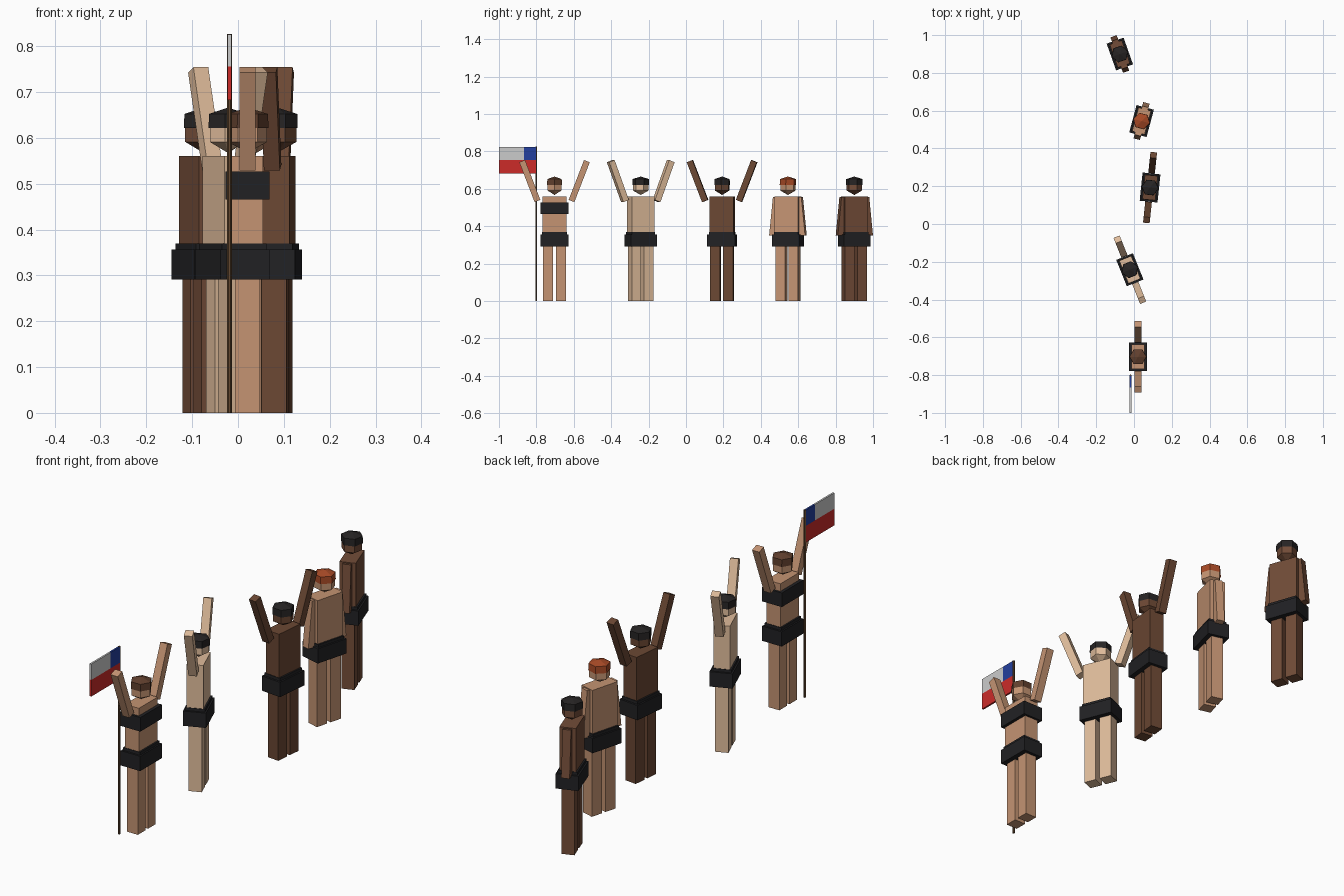
import bpy, bmesh, math
from mathutils import Matrix, Vector

if "Cube" in bpy.data.objects:
    bpy.data.objects.remove(bpy.data.objects["Cube"])


def material(name, rgb):
    # picture colours are sRGB, diffuse_color is linear
    m = bpy.data.materials.new(name)
    m.diffuse_color = [((c + 0.055) / 1.055) ** 2.4 for c in rgb] + [1]
    m.use_nodes = True
    m.node_tree.nodes["Principled BSDF"].inputs["Base Color"].default_value = m.diffuse_color
    return m


SKIN = {
    "tan": material("skin_tan", (0.77, 0.58, 0.45)),
    "pale": material("skin_pale", (0.88, 0.74, 0.61)),
    "dark": material("skin_dark", (0.42, 0.28, 0.20)),
    "brown": material("skin_brown", (0.45, 0.30, 0.22)),
}
BLACK = material("black_cloth", (0.13, 0.13, 0.14))
HAIR = {
    "black": material("hair_black", (0.15, 0.14, 0.14)),
    "brown": material("hair_brown", (0.38, 0.25, 0.18)),
    "red": material("hair_red", (0.66, 0.29, 0.15)),
}
WOOD = material("pole_wood", (0.40, 0.29, 0.19))
WHITE = material("flag_white", (0.80, 0.80, 0.80))
BLUE = material("flag_blue", (0.14, 0.25, 0.62))
RED = material("flag_red", (0.80, 0.17, 0.16))


def add(name, bm, mat, place):
    bmesh.ops.recalc_face_normals(bm, faces=bm.faces)
    me = bpy.data.meshes.new(name)
    bm.to_mesh(me)
    bm.free()
    me.materials.append(mat)
    ob = bpy.data.objects.new(name, me)
    ob.matrix_world = place
    bpy.context.collection.objects.link(ob)
    return ob


def box(name, size, centre, mat, place=Matrix(), tilt=0.0):
    bm = bmesh.new()
    m = (Matrix.Translation(centre) @ Matrix.Rotation(tilt, 4, 'X')
         @ Matrix.Diagonal((*size, 1)))
    bmesh.ops.create_cube(bm, size=1, matrix=m)
    return add(name, bm, mat, place)


def lathe(name, profile, sides, mat, place):
    # profile of (radius, z); radius 0 becomes a pole
    bm = bmesh.new()
    rings = []
    for r, z in profile:
        n = sides if r else 1
        rings.append([bm.verts.new((r * math.cos(2 * math.pi * i / sides),
                                    r * math.sin(2 * math.pi * i / sides), z))
                      for i in range(n)])
    for a, b in zip(rings, rings[1:]):
        for i in range(sides):
            j = (i + 1) % sides
            quad = [a[i % len(a)], a[j % len(a)], b[j % len(b)], b[i % len(b)]]
            bm.faces.new(list(dict.fromkeys(quad)))
    return add(name, bm, mat, place)


def arm(name, y0, z0, y1, z1, mat, place):
    # square bar between two points in the body plane
    d = Vector((0, y1 - y0, z1 - z0))
    box(name, (0.035, 0.033, d.length), (0, (y0 + y1) / 2, (z0 + z1) / 2),
        mat, place, -math.atan2(d.y, d.z))


def figure(n, x, y, turn, skin, hair, raised, top=False):
    place = Matrix.Translation((x, y, 0)) @ Matrix.Rotation(math.radians(turn), 4, 'Z')
    tag = f"figure_{n}_"
    skin = SKIN[skin]
    box(tag + "torso", (0.068, 0.13, 0.21), (0, 0, 0.455), skin, place)
    box(tag + "shorts", (0.095, 0.15, 0.065), (0, 0, 0.3235), BLACK, place)
    box(tag + "waistband", (0.082, 0.134, 0.02), (0, 0, 0.359), BLACK, place)
    if top:
        box(tag + "bandeau_top", (0.096, 0.15, 0.062), (0, 0, 0.496), BLACK, place)
    for s, side in ((-1, "left"), (1, "right")):
        box(tag + side + "_leg", (0.054, 0.053, 0.31), (0, s * 0.0355, 0.155), skin, place)
        if raised:
            arm(tag + side + "_arm", s * 0.091, 0.535, s * 0.173, 0.748, skin, place)
        else:
            arm(tag + side + "_arm", s * 0.062, 0.555, s * 0.083, 0.35, skin, place)
    # six-sided head and hair cap
    lathe(tag + "head", [(0, 0.567), (0.0425, 0.591), (0.0425, 0.639), (0, 0.66)],
          6, skin, place)
    lathe(tag + "hair", [(0.0455, 0.621), (0.0445, 0.652), (0, 0.666)],
          6, HAIR[hair], place)


# row of five people
figure(1, 0.021, -0.703, 0, "tan", "brown", True, top=True)
figure(2, -0.022, -0.242, 22, "pale", "black", True)
figure(3, 0.085, 0.193, -6, "dark", "black", True)
figure(4, 0.04, 0.545, -15, "tan", "red", False)
figure(5, -0.075, 0.90, 19.5, "brown", "black", False)

# flag on its pole
lathe("flag_pole", [(0, 0), (0.005, 0), (0.005, 0.826), (0, 0.826)], 6, WOOD,
      Matrix.Translation((-0.0185, -0.80, 0)))
box("flag_white_stripe", (0.008, 0.135, 0.07), (-0.0185, -0.9325, 0.79), WHITE)
box("flag_blue_canton", (0.008, 0.065, 0.07), (-0.0185, -0.8325, 0.79), BLUE)
box("flag_red_stripe", (0.008, 0.20, 0.073), (-0.0185, -0.90, 0.7185), RED)
